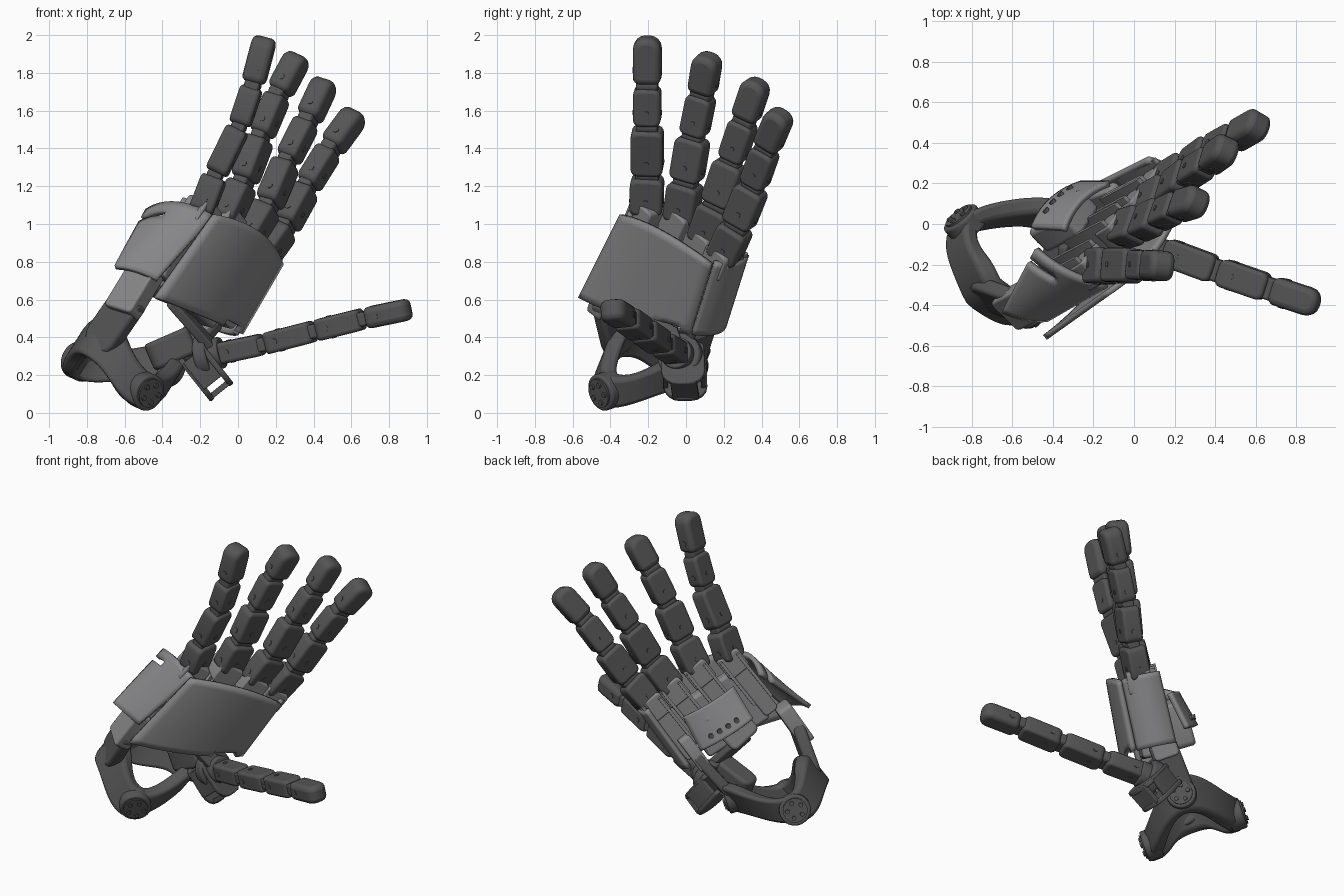
import bpy, bmesh, math
from mathutils import Vector as V, Matrix

if "Cube" in bpy.data.objects:
    bpy.data.objects.remove(bpy.data.objects["Cube"])

def material(name, g):
    m = bpy.data.materials.new(name)
    m.diffuse_color = (g, g, g * 1.03, 1)
    m.use_nodes = True
    m.node_tree.nodes["Principled BSDF"].inputs["Base Color"].default_value = m.diffuse_color
    return m

DARK, LIGHT = material("dark_grey", 0.09), material("mid_grey", 0.24)
HAND = V((.5, .32, .8)).normalized()        # wrist to knuckles
SIDE = V((.57, .71, -.40)).normalized()     # index side to little-finger side
BACK = HAND.cross(SIDE).normalized()        # palm to back of hand

def frame(origin, axis, lat):
    """Matrix with local y on axis, x near lat."""
    y = V(axis).normalized()
    x = (V(lat) - y * V(lat).dot(y)).normalized()
    m = Matrix((x, y, x.cross(y))).transposed().to_4x4()
    m.translation = V(origin)
    return m

def finish(name, bm, mat, bevel=0):
    bmesh.ops.recalc_face_normals(bm, faces=bm.faces)
    me = bpy.data.meshes.new(name)
    bm.to_mesh(me)
    bm.free()
    ob = bpy.data.objects.new(name, me)
    bpy.context.collection.objects.link(ob)
    me.materials.append(mat)
    if bevel:
        b = ob.modifiers.new("bevel", 'BEVEL')
        b.width, b.segments, b.limit_method = bevel, 3, 'ANGLE'
        b.angle_limit = math.radians(40)
    return ob

def link(name, p, q, w, t, lat, mat=DARK, r0=.025, r1=.025, bevel=.02):
    """Plate from p to q, corner radii r0 at p and r1 at q, thickness t."""
    p, q = V(p), V(q)
    L = (q - p).length
    pts = []
    for cx, cy, r, a0 in ((w/2-r0, r0, r0, -90), (w/2-r1, L-r1, r1, 0),
                          (-w/2+r1, L-r1, r1, 90), (-w/2+r0, r0, r0, 180)):
        for k in range(5):
            a = math.radians(a0 + k * 22.5)
            pts.append((cx + r*math.cos(a), cy + r*math.sin(a)))
    bm = bmesh.new()
    f = bm.faces.new([bm.verts.new((x, y, -t/2)) for x, y in pts])
    ext = bmesh.ops.extrude_face_region(bm, geom=[f])
    bmesh.ops.translate(bm, vec=(0, 0, t), verts=[v for v in ext['geom'] if isinstance(v, bmesh.types.BMVert)])
    bmesh.ops.transform(bm, matrix=frame(p, q - p, lat), verts=bm.verts)
    return finish(name, bm, mat, bevel)

def cylinder(name, c, axis, r, length, mat=DARK, bevel=0):
    bm = bmesh.new()
    bmesh.ops.create_cone(bm, cap_ends=True, segments=28, radius1=r, radius2=r, depth=length)
    m = V(axis).to_track_quat('Z', 'Y').to_matrix().to_4x4()
    m.translation = V(c)
    bmesh.ops.transform(bm, matrix=m, verts=bm.verts)
    return finish(name, bm, mat, bevel)

def patch(name, c00, c10, c11, c01, bulge, top=(0, 0, 0), thick=.03, skip=(), mat=LIGHT, n=14):
    """Curved shell panel; u runs c00-c10, v runs c00-c01."""
    a, b, c, d = map(V, (c00, c10, c11, c01))
    bm = bmesh.new()
    g = [[None] * (n + 1) for _ in range(n + 1)]
    for i in range(n + 1):
        for j in range(n + 1):
            u, v = i / n, j / n
            p = (a*(1-u) + b*u)*(1-v) + (d*(1-u) + c*u)*v
            s = 4 * u * (1 - u)
            g[i][j] = bm.verts.new(p + V(bulge) * s + V(top) * s * v)
    for i in range(n):
        for j in range(n):
            if (i, j) not in skip:
                bm.faces.new((g[i][j], g[i+1][j], g[i+1][j+1], g[i][j+1]))
    for v in [v for v in bm.verts if not v.link_faces]:
        bm.verts.remove(v)
    ob = finish(name, bm, mat)
    s = ob.modifiers.new("thickness", 'SOLIDIFY')
    s.thickness, s.offset = thick, 0
    return ob

def disc(name, c, axis, r, depth):
    """Motor hub with a ring of bolts."""
    c, axis = V(c), V(axis).normalized()
    cylinder(name, c, axis, r, depth, DARK, .012)
    m = frame(c, axis, (.3, .3, .9))
    cylinder(name + "_cap", c + axis * depth * .5, axis, r * .78, .02)
    for k in range(5):
        a = k * math.tau / 5
        cylinder(name + "_bolt", m @ V((r*.5*math.cos(a), depth*.5 + .01, r*.5*math.sin(a))), axis, r*.14, .02)

def digit(name, pts, lat, widths, thicks):
    """Chain of links with hinge pins, ending in a rounded tip."""
    pts = [V(p) for p in pts]
    for i, (p, q) in enumerate(zip(pts, pts[1:])):
        d = (q - p).normalized()
        last = i == len(pts) - 2
        w, t = widths[i], thicks[i]
        link(f"{name}_link_{i+1}", p + d*.012, q if last else q - d*.012, w, t, lat,
             r0=.035, r1=w*.42 if last else .035, bevel=.03 if last else .018)
        m = frame(p, d, lat)
        x, z = m.col[0].xyz, m.col[2].xyz
        if i:
            cylinder(f"{name}_hinge_{i}", p, x, t * .34, w * .72, DARK, .006)
            for s in (-1, 1):                       # hinge lugs
                link(f"{name}_lug_{i}", p - d*.05 + x*s*w*.27, p + d*.05 + x*s*w*.27, .035, t*.6, lat, r0=.01, r1=.01, bevel=.008)
        for s in (-1, 1):                           # side screws
            cylinder(f"{name}_screw", p + d*.08 + x*s*w*.5, x, .016, .008)
            if not last:
                cylinder(f"{name}_screw", p + d*.09 + z*s*t*.5, z, .014, .008)

# four fingers: base, knuckle, middle joint, end joint, tip
fingers = {
    "index_finger": ((.1, 1, 0), [(-.20, -.21, 1.05), (-.12, -.205, 1.26), (.005, -.205, 1.515), (.078, -.205, 1.735), (.145, -.205, 1.99)]),
    "middle_finger": ((.35, .9, -.2), [(-.07, -.03, 1.01), (.03, 0, 1.225), (.12, .04, 1.465), (.215, .085, 1.69), (.325, .118, 1.895)]),
    "ring_finger": ((.3, .9, -.35), [(.04, .09, .90), (.16, .16, 1.10), (.26, .24, 1.335), (.37, .31, 1.55), (.468, .38, 1.76)]),
    "little_finger": ((.3, .85, -.4), [(.12, .19, .81), (.25, .27, .99), (.365, .355, 1.20), (.49, .425, 1.40), (.63, .505, 1.59)]),
}
for name, (lat, pts) in fingers.items():
    digit(name, pts, lat, (.175, .17, .145, .148), (.13, .12, .115, .125))
    b = V(pts[0])
    # knuckle block, metacarpal bar and thin fins on the back
    link(name + "_knuckle", b - HAND*.08, b + HAND*.07, .16, .15, SIDE, LIGHT, bevel=.01)
    link(name + "_metacarpal", b - HAND*.42, b - HAND*.02, .10, .11, SIDE, LIGHT, bevel=.01)
    for s in (-1, 1):
        link(name + "_fin", b - HAND*.30 + SIDE*s*.06 + BACK*.06, b + HAND*.05 + SIDE*s*.06 + BACK*.04, .02, .14, SIDE, LIGHT, r0=.005, r1=.005, bevel=0)

# thumb
thumb_dir = V((1.03, -.36, .24)).normalized()
digit("thumb", [(-.12, -.04, .31), (.14, -.13, .365), (.41, -.23, .435), (.67, -.32, .50), (.913, -.40, .55)],
      (.33, .9, .1), (.13, .14, .14, .14), (.115, .115, .115, .115))

# thumb base: drum, collar, hollow round-ended housing and bracket
cylinder("thumb_drum", (-.17, -.03, .30), thumb_dir, .12, .07, DARK, .015)
cylinder("thumb_collar", (-.13, -.04, .31), thumb_dir, .085, .10, DARK, .01)
e1, e2, c = V((.62, .03, -.78)), V((.77, -.1, .62)), V((-.165, -.01, .21))
for s in (-1, 1):
    m = c + e2*s*.065
    link("thumb_housing_plate", m - e1*.15, m + e1*.13, .23, .03, (0, 1, 0), r0=.03, r1=.09, bevel=.008)
    w = c + V((0, s*.10, 0))
    link("thumb_housing_wall", w - e1*.12, w + e1*.06, .025, .13, (0, 1, 0), r0=.005, r1=.005, bevel=.004)
f = c + e1*.11
link("thumb_housing_floor", f - e2*.07, f + e2*.07, .14, .03, (0, 1, 0), r0=.01, r1=.01, bevel=.004)
link("thumb_bracket", (-.47, -.04, .29), (-.24, -.04, .39), .14, .15, (0, 1, 0), r0=.06, r1=.03)
link("thumb_mount", (-.36, -.15, .60), (-.13, -.06, .34), .10, .05, SIDE, bevel=.01)

# palm cover with a relief at the heel
patch("palm_cover", (-.44, -.56, .61), (.015, .02, .42), (.23, .135, .79), (-.13, -.34, 1.05),
      -BACK*.05, (.02, .01, .05), .03, {(11, 0), (12, 0), (10, 0)})
# little-finger side cover
patch("little_side_cover", (-.01, .03, .42), (-.17, .20, .46), (.07, .32, .84), (.22, .15, .80), SIDE*.045)
# index side cover with slot
patch("index_side_cover", (-.43, -.47, .70), (-.65, -.43, .77), (-.48, -.12, 1.07), (-.13, -.30, 1.04),
      (-.005, -.015, .015), (-.01, -.01, .04), skip={(i, 11) for i in range(8, 14)})
# back panel and hub
patch("back_panel", (-.50, -.02, .80), (-.26, .20, .60), (-.12, .20, .80), (-.34, -.03, .98), BACK*.04)
link("back_hub", (-.44, -.03, .64), (-.26, .06, .86), .22, .14, SIDE, LIGHT, r0=.04, bevel=.02)
for k in range(4):
    u = .25 + k / 6
    p = V((-.46, -.02, .845)).lerp(V((-.225, .20, .65)), u)
    cylinder("hub_screw", p + BACK*(.16*u*(1 - u) + .015), BACK, .017, .02)
# inner frame
link("inner_frame", (-.28, -.18, .56), (-.10, -.08, .90), .46, .10, SIDE, LIGHT, bevel=.02)

# wrist: wavy, slightly diamond-shaped ring of a universal joint
C, VL, VN, VA = V((-.62, -.19, .26)), V((.20, .19, -.085)), V((-.165, .205, .075)), V((.045, .02, .065))
bm = bmesh.new()
N = 48
rings = []
for i in range(N):
    a = i * math.tau / N
    ca, sa = math.cos(a), math.sin(a)
    r = (VL*ca*(1 if ca > 0 else .84) + VN*sa) / (abs(ca)**1.45 + abs(sa)**1.45)**(1/1.45)
    p = C + r + VA*math.cos(2*a)
    out, up = r.normalized()*.045, HAND*(.10 + .02*ca*ca)
    rings.append([bm.verts.new(p + q) for q in (out + up, out - up, -out - up, -out + up)])
for i in range(N):
    A, B = rings[i], rings[(i + 1) % N]
    for k in range(4):
        bm.faces.new((A[k], A[(k+1) % 4], B[(k+1) % 4], B[k]))
finish("wrist_ring", bm, DARK, .025)

for s in (-1, 1):
    disc("wrist_hub_tilt", C + VN*s*1.02 - VA, VN*s, .10, .10)
disc("wrist_hub_swing", C + VL + VA, VL, .095, .10)
# arms from the ring up to the hand
link("wrist_arm_index", (-.76, -.34, .33), (-.56, -.41, .62), .22, .08, BACK, r0=.09, bevel=.02)
link("wrist_arm_little", (-.40, .01, .22), (-.14, .10, .50), .18, .07, BACK, r0=.07, bevel=.02)
link("wrist_clamp_index", (-.62, -.43, .53), (-.48, -.36, .76), .20, .10, BACK, LIGHT, bevel=.012)
link("wrist_clamp_little", (-.21, .08, .42), (-.06, .13, .62), .16, .08, BACK, LIGHT, bevel=.012)

# smooth shading with sharp edges kept
bpy.ops.object.select_all(action='SELECT')
bpy.context.view_layer.objects.active = bpy.context.scene.objects[0]
bpy.ops.object.shade_smooth_by_angle(angle=math.radians(35))
